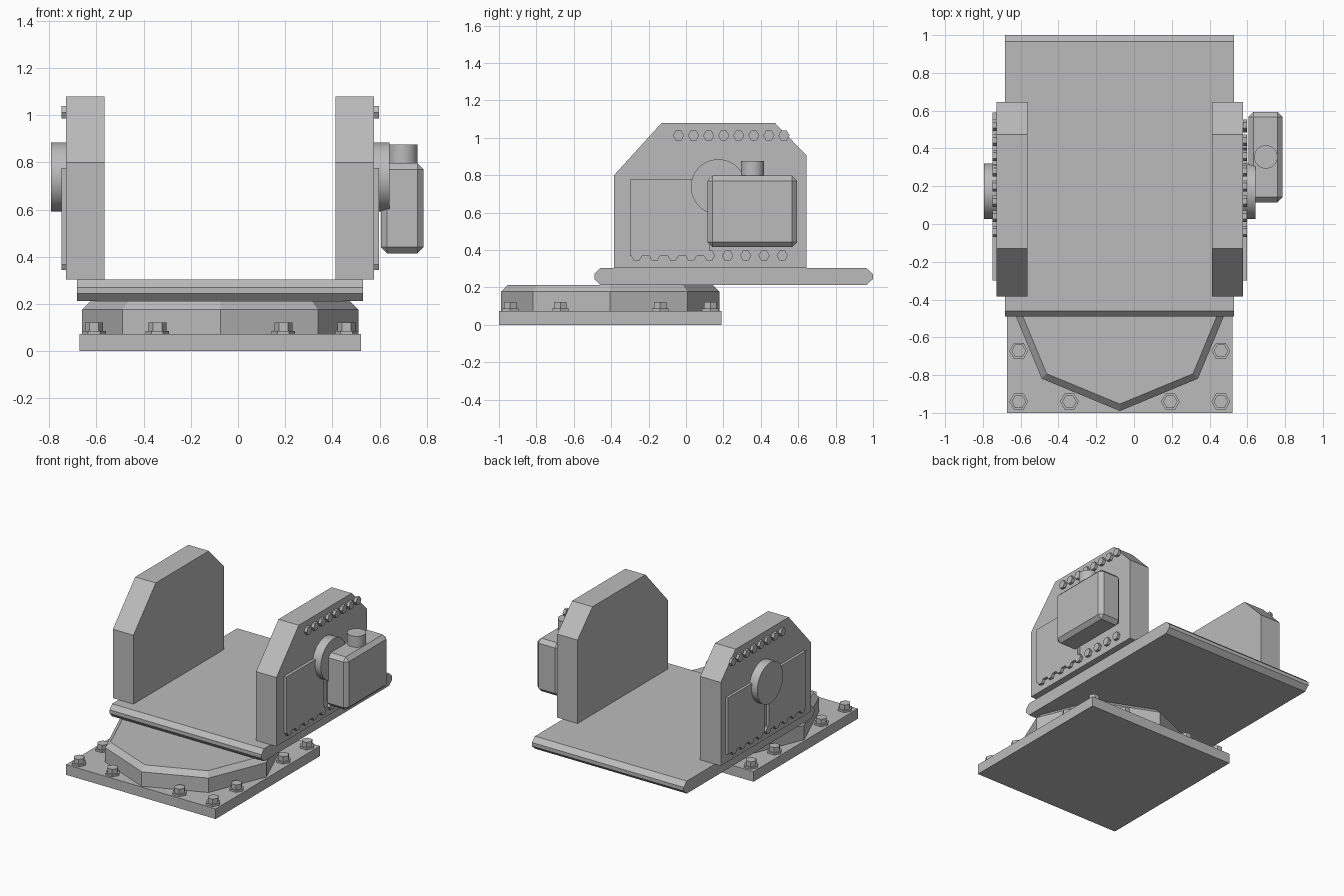
import bpy
from math import pi, cos, sin
from mathutils import Matrix

if "Cube" in bpy.data.objects:
    bpy.data.objects.remove(bpy.data.objects["Cube"], do_unlink=True)

grey = bpy.data.materials.new("plain_grey")
grey.use_nodes = True
tone = (0.5, 0.5, 0.5, 1)
grey.diffuse_color = tone
grey.node_tree.nodes["Principled BSDF"].inputs["Base Color"].default_value = tone


def make(name, verts, faces):
    mesh = bpy.data.meshes.new(name)
    mesh.from_pydata(verts, [], faces)
    mesh.materials.append(grey)
    ob = bpy.data.objects.new(name, mesh)
    bpy.context.collection.objects.link(ob)
    bpy.context.view_layer.objects.active = ob
    for other in bpy.context.selected_objects:
        other.select_set(False)
    ob.select_set(True)
    bpy.ops.object.mode_set(mode="EDIT")
    bpy.ops.mesh.select_all(action="SELECT")
    bpy.ops.mesh.normals_make_consistent(inside=False)
    bpy.ops.object.mode_set(mode="OBJECT")
    return ob


def loft(name, rings):
    """Join equal-length rings of points into a closed solid."""
    n = len(rings[0])
    faces = [list(range(n)), list(range((len(rings) - 1) * n, len(rings) * n))]
    for r in range(len(rings) - 1):
        for i in range(n):
            j = (i + 1) % n
            faces.append([r * n + i, r * n + j, (r + 1) * n + j, (r + 1) * n + i])
    return make(name, [p for ring in rings for p in ring], faces)


def side_prism(name, profile, x0, x1):
    return loft(name, [[(x, y, z) for y, z in profile] for x in (x0, x1)])


def box(name, x, y, z):
    return side_prism(name, [(y[0], z[0]), (y[1], z[0]), (y[1], z[1]), (y[0], z[1])], *x)


def ring(cx, cy, radius, z, sides):
    return [(cx + radius * cos(2 * pi * i / sides),
             cy + radius * sin(2 * pi * i / sides), z) for i in range(sides)]


def side_disc(name, y, z, radius, x0, x1, sides):
    """Disc or hexagon whose axis runs along x."""
    profile = [(p[0], p[1]) for p in ring(y, z, radius, 0, sides)]
    return side_prism(name, profile, x0, x1)


def smooth(ob):
    bpy.context.view_layer.objects.active = ob
    bpy.ops.object.shade_smooth_by_angle(angle=0.6)


# Base plate and eight-sided turntable
cx, cy = -0.075, -0.405
box("base_plate", (cx - 0.597, cx + 0.597), (cy - 0.595, cy + 0.595), (0, 0.073))
loft("turntable", [ring(cx, cy, 0.585, 0.073, 8),
                   ring(cx, cy, 0.585, 0.177, 8),
                   ring(cx, cy, 0.548, 0.213, 8)])

# Anchor bolts around the rim of the base plate
steps = (-0.535, -0.267, 0.267, 0.535)
for dx in steps:
    for dy in steps:
        if max(abs(dx), abs(dy)) > 0.5:
            x, y = cx + dx, cy + dy
            loft("anchor_washer", [ring(x, y, 0.05, z, 6) for z in (0.073, 0.086)])
            loft("anchor_bolt", [ring(x, y, 0.038, z, 6) for z in (0.086, 0.121)])

# Sliding deck with bevelled front and back edges
deck = [(-0.46, 0.213), (0.965, 0.213), (1.0, 0.245), (1.0, 0.271),
        (0.965, 0.303), (-0.46, 0.303), (-0.49, 0.271), (-0.49, 0.245)]
side_prism("deck", deck, -0.682, 0.53)

# Two side walls with panels, bolts and bearing discs
wall = [(-0.385, 0.303), (0.645, 0.303), (0.645, 0.905),
        (0.475, 1.08), (-0.13, 1.08), (-0.385, 0.80)]
front_panel, back_panel = (-0.30, 0.125), (0.175, 0.59)
for side, inner, outer, bolt_x, disc_x, panels in (
        ("left", 0.414, 0.576, 0.597, 0.642, [front_panel]),
        ("right", -0.565, -0.729, -0.748, -0.793, [front_panel, back_panel])):
    side_prism(side + "_wall", wall, inner, outer)
    for span in panels:
        box(side + "_panel", (outer, bolt_x), span, (0.368, 0.777))
    for i in range(8):
        side_disc(side + "_upper_bolt", -0.04 + 0.0805 * i, 1.012, 0.03, outer, bolt_x, 6)
    for i in range(9):
        side_disc(side + "_lower_bolt", -0.264 + 0.0973 * i, 0.37, 0.03, outer, bolt_x, 6)
    smooth(side_disc(side + "_bearing", 0.173, 0.738, 0.147, outer, disc_x, 48))

# Drive housing with bevelled edges and a round cap
housing = box("drive_housing", (0.605, 0.787), (0.115, 0.593), (0.415, 0.797))
bevel = housing.modifiers.new("bevel", "BEVEL")
bevel.width = 0.027
bevel.segments = 1
smooth(loft("drive_cap", [ring(0.698, 0.355, 0.062, z, 32) for z in (0.78, 0.876)]))
